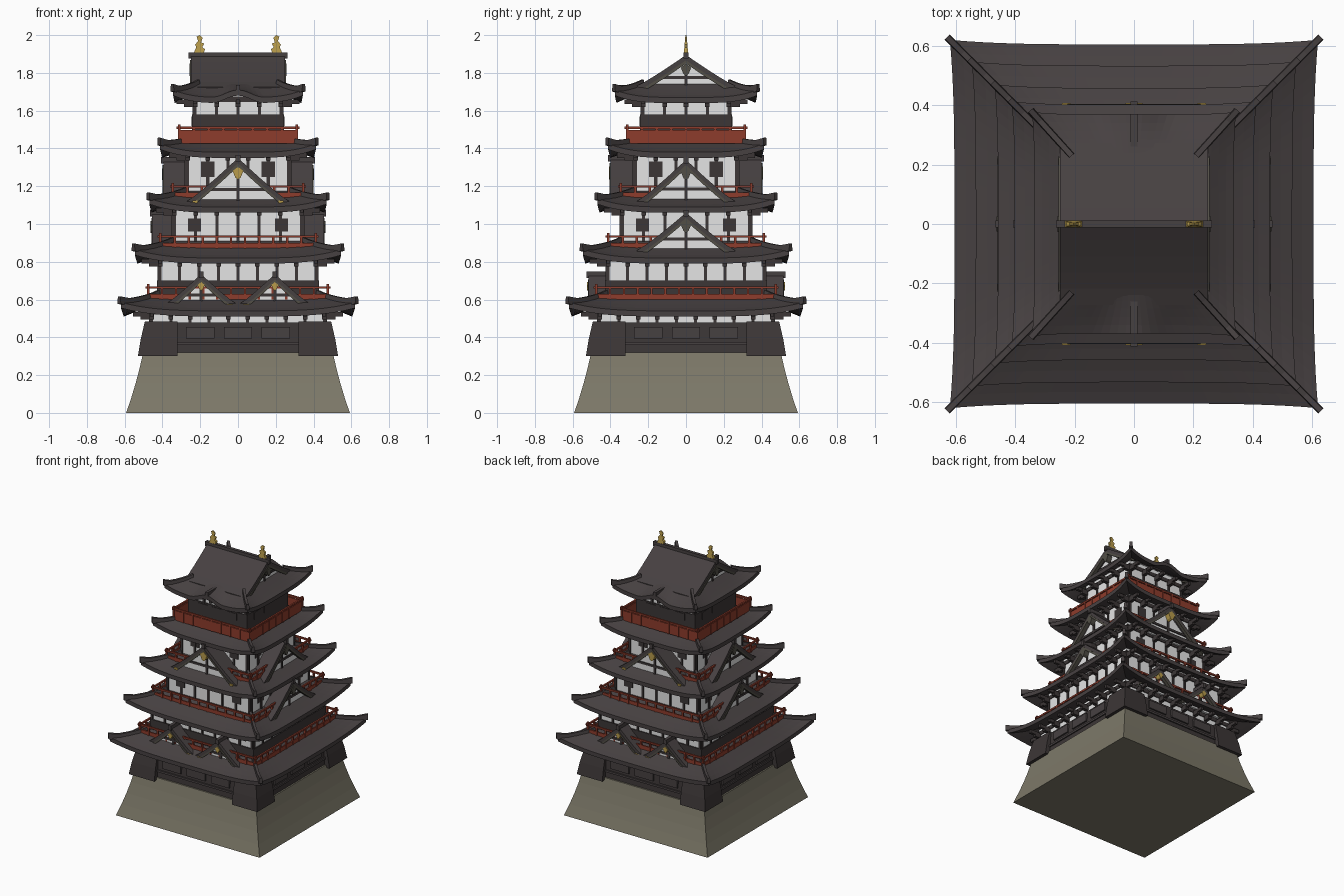
import bpy, bmesh, math
from mathutils import Vector, Matrix

if "Cube" in bpy.data.objects:
    bpy.data.objects.remove(bpy.data.objects["Cube"])


def material(name, rgb):
    m = bpy.data.materials.new(name)
    m.diffuse_color = (*rgb, 1)
    m.use_nodes = True
    m.node_tree.nodes["Principled BSDF"].inputs["Base Color"].default_value = m.diffuse_color
    return m


ROOF = material("roof_tile", (0.062, 0.052, 0.053))
WOOD = material("dark_timber", (0.045, 0.037, 0.037))
WHITE = material("white_plaster", (0.78, 0.78, 0.78))
RED = material("red_lacquer", (0.27, 0.045, 0.025))
STONE = material("stone", (0.205, 0.19, 0.14))
GOLD = material("gold", (0.48, 0.33, 0.07))
TRIM = material("weathered_trim", (0.085, 0.078, 0.062))


def finish(bm, name, mat):
    bmesh.ops.remove_doubles(bm, verts=bm.verts, dist=1e-5)
    bmesh.ops.recalc_face_normals(bm, faces=bm.faces)
    me = bpy.data.meshes.new(name)
    bm.to_mesh(me)
    bm.free()
    me.materials.append(mat)
    ob = bpy.data.objects.new(name, me)
    bpy.context.collection.objects.link(ob)
    return ob


def side(k, u, d, z):
    """Side k (0 front, 1 right, 2 back, 3 left): u along the wall, d outward."""
    return Matrix.Rotation(k * math.pi / 2, 3, 'Z') @ Vector((u, -d, z))


def skin(bm, rings, closed=False):
    """Join rings of points into a tube, capping the ends unless closed."""
    vs = [[bm.verts.new(p) for p in r] for r in rings]
    n = len(vs[0])
    for a, b in zip(vs, vs[1:] + vs[:1] if closed else vs[1:]):
        for i in range(n):
            bm.faces.new((a[i], a[(i + 1) % n], b[(i + 1) % n], b[i]))
    if not closed:
        bm.faces.new(vs[0])
        bm.faces.new(vs[-1])


def prism(bm, k, poly, d0, d1):
    skin(bm, [[side(k, u, d, z) for u, z in poly] for d in (d0, d1)])


def box(bm, k, u0, u1, z0, z1, d0, d1):
    prism(bm, k, [(u0, z0), (u1, z0), (u1, z1), (u0, z1)], d0, d1)


def loft(name, mat, levels):
    bm = bmesh.new()
    skin(bm, [[(x, y, z) for x, y in ((-h, -h), (h, -h), (h, h), (-h, h))] for h, z in levels])
    return finish(bm, name, mat)


def roof(name, out, inn, zo, zi, lift, bump=0.0, th=0.03):
    """Curved hipped skirt roof with upturned corners and hip ridges."""
    def pt(k, s, t):
        o, i = (out, inn) if k % 2 == 0 else (out[::-1], inn[::-1])
        c = abs(s) ** 4 * (1 - t) ** 1.5
        u = s * (o[0] + (i[0] - o[0]) * t) * (1 + 0.025 * c)
        d = (o[1] + (i[1] - o[1]) * t) * (1 + 0.025 * c)
        z = zo + (zi - zo) * t ** 1.15 + lift * c
        if bump and k % 2 == 0 and abs(u) < 0.14:
            z += bump * (0.5 + 0.5 * math.cos(math.pi * u / 0.14)) * (1 - t)
        return side(k, u, d, z)

    rows, cols = 5, 24
    down = Vector((0, 0, -th))
    bm = bmesh.new()
    for k in range(4):
        loops = []
        for i in range(cols + 1):
            top = [pt(k, 2 * i / cols - 1, j / rows) for j in range(rows + 1)]
            loops.append([bm.verts.new(p) for p in top + [p + down for p in reversed(top)]])
        n = len(loops[0])
        for a, b in zip(loops, loops[1:]):
            for j in range(n):
                bm.faces.new((a[j], a[(j + 1) % n], b[(j + 1) % n], b[j]))
    finish(bm, name, ROOF)
    # hip ridges with raised tips
    bm = bmesh.new()
    for k in range(4):
        rings = []
        for j in range(rows + 1):
            p = pt(k, 1, j / rows)
            n = Vector((-p.y, p.x, 0)).normalized() * 0.013
            if j == 0:
                p = p * 1.015
                p.z = pt(k, 1, 0).z + 0.012
            lo, hi = Vector((0, 0, -0.02)), Vector((0, 0, 0.02))
            rings.append([p - n + lo, p + n + lo, p + n * 0.7 + hi, p - n * 0.7 + hi])
        skin(bm, rings)
    finish(bm, name + "_hip_ridges", ROOF)


def gable(name, sides, centres, h, zb, zp, d0, d1, badge, th=0.035):
    """Triangular gable: curved roof, plaster wall, bargeboards, ridge, pendant."""
    def curve(w, drop, n=10):
        return [(w * (2 * i / n - 1),
                 zb - drop + (zp - zb) * (1 - abs(2 * i / n - 1)) ** 1.12) for i in range(n + 1)]

    def band(c, top, bottom):
        pts = curve(h, top) + curve(h, bottom)[::-1]
        return [(u + c, z) for u, z in pts]

    parts = {n: bmesh.new() for n in ("roof", "wall", "bargeboard", "ridge", "strut", "pendant")}
    for k in sides:
        for c in centres:
            zt = zp - th
            hw = h * 0.9
            prism(parts["roof"], k, band(c, 0, th), d0, d1)
            prism(parts["wall"], k, [(c - hw, zb - 0.02), (c + hw, zb - 0.02), (c, zt)], d0, d1 - 0.035)
            prism(parts["bargeboard"], k, band(c, th * 0.8, th * 1.3), d1 - 0.02, d1 + 0.004)
            box(parts["ridge"], k, c - 0.012, c + 0.012, zp - 0.02, zp + 0.014, d0, d1 + 0.012)
            box(parts["strut"], k, c - 0.008, c + 0.008, zb, zt - 0.02, d1 - 0.04, d1 - 0.028)
            zs = zb + (zp - zb) * 0.3
            box(parts["strut"], k, c - h * 0.55, c + h * 0.55, zs - 0.008, zs + 0.008, d1 - 0.04, d1 - 0.028)
            r, zc = h * 0.1, zt - h * 0.16
            prism(parts["pendant"], k, [(c - r, zc + r * 0.4), (c - r * 0.5, zc - r * 0.8), (c, zc - r * 1.2),
                  (c + r * 0.5, zc - r * 0.8), (c + r, zc + r * 0.4), (c, zc + r * 1.2)], d1 - 0.03, d1 + 0.008)
            if badge is GOLD:   # gilt bargeboard ends
                for e in (-1, 1):
                    x, z = c + e * h * 0.8, zb + (zp - zb) * 0.16 - th
                    box(parts["pendant"], k, x - 0.014, x + 0.014, z - 0.008, z + 0.012, d1 - 0.01, d1 + 0.008)
    mats = dict(roof=ROOF, wall=WHITE, bargeboard=TRIM, ridge=ROOF, strut=WOOD, pendant=badge)
    for n, b in parts.items():
        finish(b, f"{name}_{n}", mats[n])


def railing(name, h, z0, z1, solid):
    bm = bmesh.new()
    w = 0.006
    for k in range(4):
        box(bm, k, -h - 0.015, h + 0.015, z1 - 0.012, z1, h - w, h + w)
        box(bm, k, -h, h, z0, z0 + (z1 - z0) * (0.8 if solid else 0.42), h - w, h + w * 0.6)
        n = round(2 * h / 0.075)
        for i in range(n + 1):
            u = -h + 2 * h * i / n
            e = 0.012 if i in (0, n) else 0
            box(bm, k, u - w, u + w, z0, z1 + e, h - w, h + w * 1.2)
    finish(bm, name, RED)


def timber(name, h, z0, zdark, zo, n):
    """Posts, lower boarding, beam, and eave brackets on all four sides."""
    bm = bmesh.new()
    for k in range(4):
        if zdark > z0:
            box(bm, k, -h - 0.008, h + 0.008, z0, zdark, h - 0.02, h + 0.008)
        box(bm, k, -h - 0.006, h + 0.006, zo - 0.018, zo + 0.01, h - 0.02, h + 0.006)
        for i in range(n + 1):
            u = (h - 0.008) * (2 * i / n - 1)
            box(bm, k, u - 0.008, u + 0.008, z0, zo, h - 0.01, h + 0.007)
            box(bm, k, u - 0.012, u + 0.012, zo - 0.045, zo - 0.012, h, h + 0.05)
            box(bm, k, u - 0.010, u + 0.010, zo - 0.03, zo - 0.005, h, h + 0.09)
    finish(bm, name, WOOD)


def windows(name, h, z0, z1, centres, w):
    bm = bmesh.new()
    for k in range(4):
        for c in centres:
            box(bm, k, c - w, c + w, z0, z1, h - 0.002, h + 0.005)
    finish(bm, name, WOOD)


# stone base and boarded ground storey
loft("stone_base", STONE, [(0.592, 0), (0.565, 0.08), (0.541, 0.16), (0.52, 0.24), (0.502, 0.32)])
loft("ground_storey_boards", WOOD, [(0.492, 0.31), (0.48, 0.478)])
bm = bmesh.new()
for k in range(4):
    box(bm, k, -0.32, 0.32, 0.36, 0.375, 0.47, 0.497)
    for c in (-0.2, 0, 0.2):
        box(bm, k, c - 0.075, c + 0.075, 0.395, 0.455, 0.47, 0.497)
finish(bm, "ground_storey_shutters", ROOF)
# flared corner bays
bm = bmesh.new()
for k in range(4):
    skin(bm, [[side(k, u, d, z) for u, d in ((a, a), (b, a), (b, b), (a, b))]
              for a, b, z in ((0.32, 0.53, 0.30), (0.32, 0.515, 0.39), (0.32, 0.493, 0.485))])
finish(bm, "corner_bays", WOOD)

# storeys: wall half width, z0, z1, boarding top, eave half, eave z, roof inner half, inner z, posts
STOREYS = [
    (0.465, 0.46, 0.57, 0.0, 0.605, 0.54, 0.41, 0.635, 9),
    (0.42, 0.60, 0.85, 0.70, 0.533, 0.82, 0.335, 0.915, 8),
    (0.345, 0.88, 1.12, 0.0, 0.458, 1.09, 0.265, 1.18, 6),
    (0.275, 1.15, 1.40, 0.0, 0.402, 1.38, 0.225, 1.455, 5),
    (0.235, 1.43, 1.71, 1.58, 0, 1.665, 0, 0, 4)]
for i, (h, z0, z1, zd, eo, ez, ri, rz, n) in enumerate(STOREYS, 1):
    loft(f"storey_{i}_wall", WHITE, [(h, z0), (h, z1)])
    timber(f"storey_{i}_timber", h, z0, zd, ez, n)
    if eo:
        roof(f"roof_{i}", (eo, eo), (ri, ri), ez, rz, 0.045)
windows("storey_3_windows", 0.345, 0.96, 1.03, (-0.23, 0.23), 0.035)
windows("storey_4_windows", 0.275, 1.25, 1.33, (-0.16, 0.16), 0.035)
windows("storey_5_windows", 0.242, 1.52, 1.57, (-0.12, 0, 0.12), 0.04)

# balconies
for i, (h, z0, z1) in enumerate([(0.475, 0.60, 0.67), (0.41, 0.87, 0.94), (0.345, 1.14, 1.205), (0.31, 1.425, 1.515)], 1):
    railing(f"railing_{i}", h, z0, z1, i == 4)

# gables sitting on the skirt roofs
gable("twin_gables", (0, 2), (-0.195, 0.195), 0.19, 0.575, 0.735, 0.40, 0.515, GOLD)
gable("lower_side_gables", (1, 3), (0,), 0.26, 0.86, 1.06, 0.32, 0.455, TRIM)
gable("front_gables", (0, 2), (0,), 0.285, 1.11, 1.35, 0.26, 0.40, GOLD)
gable("upper_side_gables", (1, 3), (0,), 0.26, 1.12, 1.34, 0.26, 0.395, TRIM)

# top roof: skirt with a curved front eave, then the main gabled roof
roof("top_skirt_roof", (0.335, 0.368), (0.21, 0.23), 1.67, 1.745, 0.04, bump=0.04)
gable("top_roof", (1, 3), (0,), 0.272, 1.725, 1.895, 0.0, 0.25, TRIM)
bm = bmesh.new()
for k in (0, 2):
    box(bm, k, -0.011, 0.011, 1.70, 1.735, 0.24, 0.37)
finish(bm, "curved_eave_ridges", ROOF)

# gilded roof fish
bm = bmesh.new()
FISH = [(-0.032, 1.9), (0.022, 1.9), (0.03, 1.925), (0.016, 1.937), (0.026, 1.955), (0.01, 1.962),
        (0.018, 1.985), (0.002, 2.0), (-0.014, 1.992), (-0.006, 1.968), (-0.022, 1.95), (-0.016, 1.935)]
for s in (-1, 1):
    prism(bm, 0, [(s * (0.205 - x), z) for x, z in FISH], -0.012, 0.012)
for v in bm.verts:
    v.co.y *= 1 - 0.75 * (v.co.z - 1.9) / 0.1
finish(bm, "roof_fish", GOLD)
